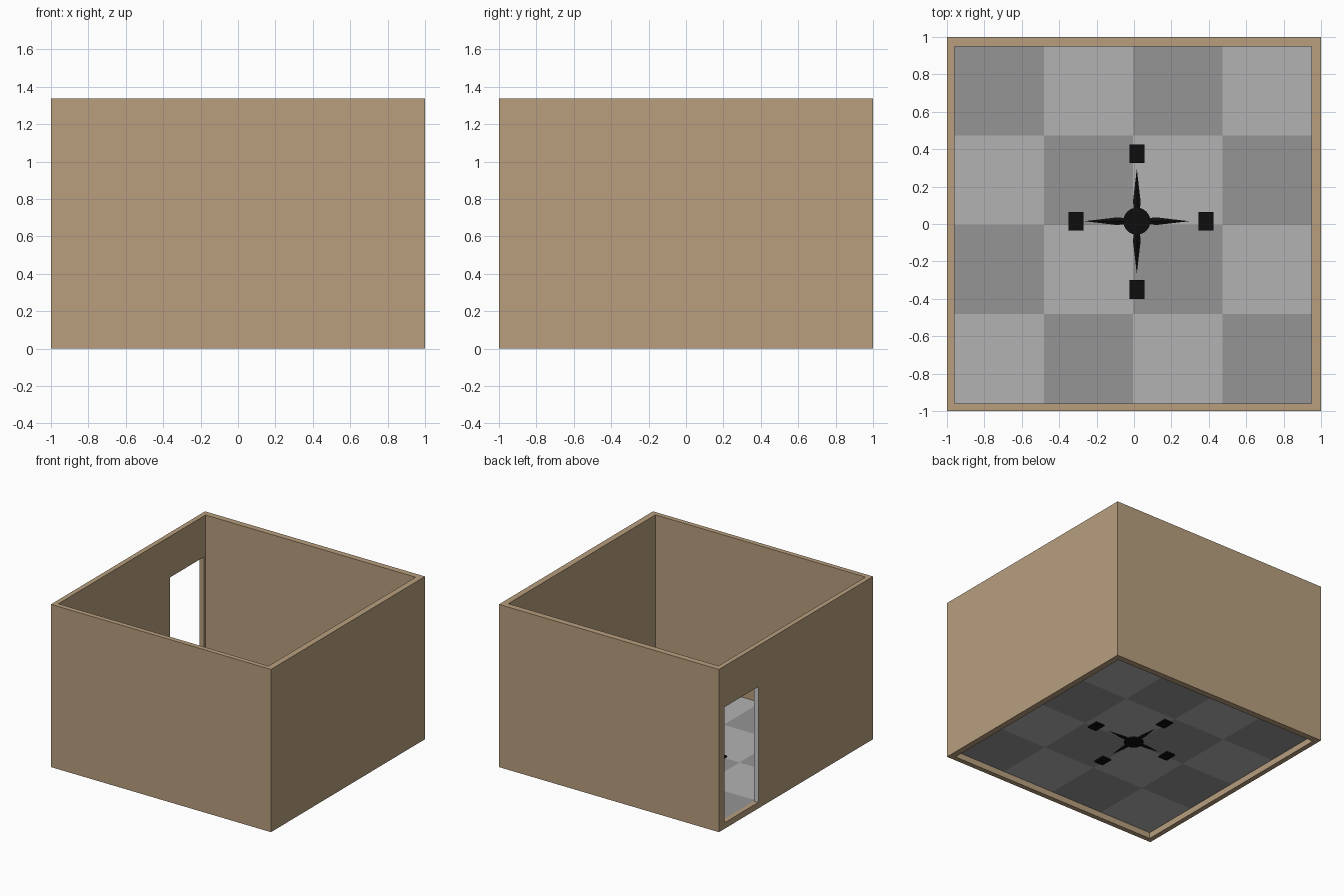
import bpy, bmesh, math
from mathutils import Matrix, Vector

if "Cube" in bpy.data.objects:
    bpy.data.objects.remove(bpy.data.objects["Cube"])

H = 1.337            # wall height
LO, HI = -0.96, 0.95  # inner faces of the walls
FZ = 0.05            # floor level


def mat(name, rgb):
    m = bpy.data.materials.new(name)
    m.diffuse_color = (*rgb, 1)
    m.use_nodes = True
    m.node_tree.nodes["Principled BSDF"].inputs["Base Color"].default_value = m.diffuse_color
    return m


tan = mat("tan_wall", (0.48, 0.345, 0.21))
light = mat("light_tile", (0.45, 0.45, 0.45))
dark = mat("dark_tile", (0.30, 0.30, 0.30))
black = mat("black_inlay", (0.004, 0.004, 0.004))


def make(name, bm, *mats):
    me = bpy.data.meshes.new(name)
    bmesh.ops.recalc_face_normals(bm, faces=bm.faces[:])
    bm.to_mesh(me)
    bm.free()
    ob = bpy.data.objects.new(name, me)
    bpy.context.collection.objects.link(ob)
    for m in mats:
        me.materials.append(m)
    return ob


def box(name, lo, hi, *mats):
    bm = bmesh.new()
    lo, hi = Vector(lo), Vector(hi)
    bmesh.ops.create_cube(bm, size=1, matrix=Matrix.Translation((lo + hi) / 2)
                          @ Matrix.Diagonal((*(hi - lo), 1)))
    return make(name, bm, *mats)


# Walls: square ring with no lid or base
bm = bmesh.new()
rings = []
for a, b, z in ((-1, 1, 0), (-1, 1, H), (LO, HI, H), (LO, HI, 0)):
    rings.append([bm.verts.new((x, y, z)) for x, y in ((a, a), (b, a), (b, b), (a, b))])
for k in range(4):
    r, s = rings[k], rings[(k + 1) % 4]
    for i in range(4):
        j = (i + 1) % 4
        bm.faces.new((r[i], r[j], s[j], s[i]))
walls = make("walls", bm, tan, None)

# Doorway cut through the left wall, with a raised sill
D0, D1 = 0.49, 0.93
cutter = box("doorway_cutter", (-1.1, D0, FZ), (-0.9, D1, 1.0), tan)
cutter.hide_render = True
mod = walls.modifiers.new("doorway", 'BOOLEAN')
mod.operation = 'DIFFERENCE'
mod.solver = 'EXACT'
mod.object = cutter
bpy.context.view_layer.objects.active = walls
bpy.ops.object.modifier_apply(modifier=mod.name)
bpy.data.objects.remove(cutter)

# One door jamb is left grey
for p in walls.data.polygons:
    p.material_index = 1 if p.normal.y > 0.9 and abs(p.center.y - D0) < 0.01 else 0

# Checkered floor
bm = bmesh.new()
bmesh.ops.create_grid(bm, x_segments=4, y_segments=4, size=(HI - LO) / 2,
                      matrix=Matrix.Translation(((LO + HI) / 2, (LO + HI) / 2, FZ)))
step = (HI - LO) / 4
for f in bm.faces:
    c = f.calc_center_median()
    f.material_index = (int((c.x - LO) / step) + int((c.y - LO) / step)) % 2
make("floor", bm, light, dark)

# Compass hub
CX, CY = 0.015, 0.015
bm = bmesh.new()
bmesh.ops.create_cone(bm, cap_ends=True, segments=32, radius1=0.072, radius2=0.072,
                      depth=0.024, matrix=Matrix.Translation((CX, CY, FZ)))
make("compass_hub", bm, black)

# Four tapered compass points, diamond shaped in section
for n, d in enumerate(("east", "north", "west", "south")):
    bm = bmesh.new()
    mid = [[bm.verts.new(v) for v in ((r, w, 0), (r, 0, h), (r, -w, 0), (r, 0, -h))]
           for r, w, h in ((0.0, 0.014, 0.008), (0.11, 0.02, 0.01))]
    tip = bm.verts.new((0.28, 0, 0.002))
    bm.faces.new(mid[0])
    for i in range(4):
        j = (i + 1) % 4
        bm.faces.new((mid[0][i], mid[0][j], mid[1][j], mid[1][i]))
        bm.faces.new((mid[1][i], mid[1][j], tip))
    bmesh.ops.transform(bm, verts=bm.verts[:], matrix=Matrix.Translation((CX, CY, FZ))
                        @ Matrix.Rotation(n * math.pi / 2, 4, 'Z'))
    make(d + "_point", bm, black)

# Plain markers beyond each point
for d, x, y in (("east", 0.385, 0.015), ("north", 0.015, 0.375),
                ("west", -0.31, 0.015), ("south", 0.015, -0.35)):
    box(d + "_marker", (x - 0.04, y - 0.05, FZ - 0.01), (x + 0.04, y + 0.05, FZ + 0.01), black)
